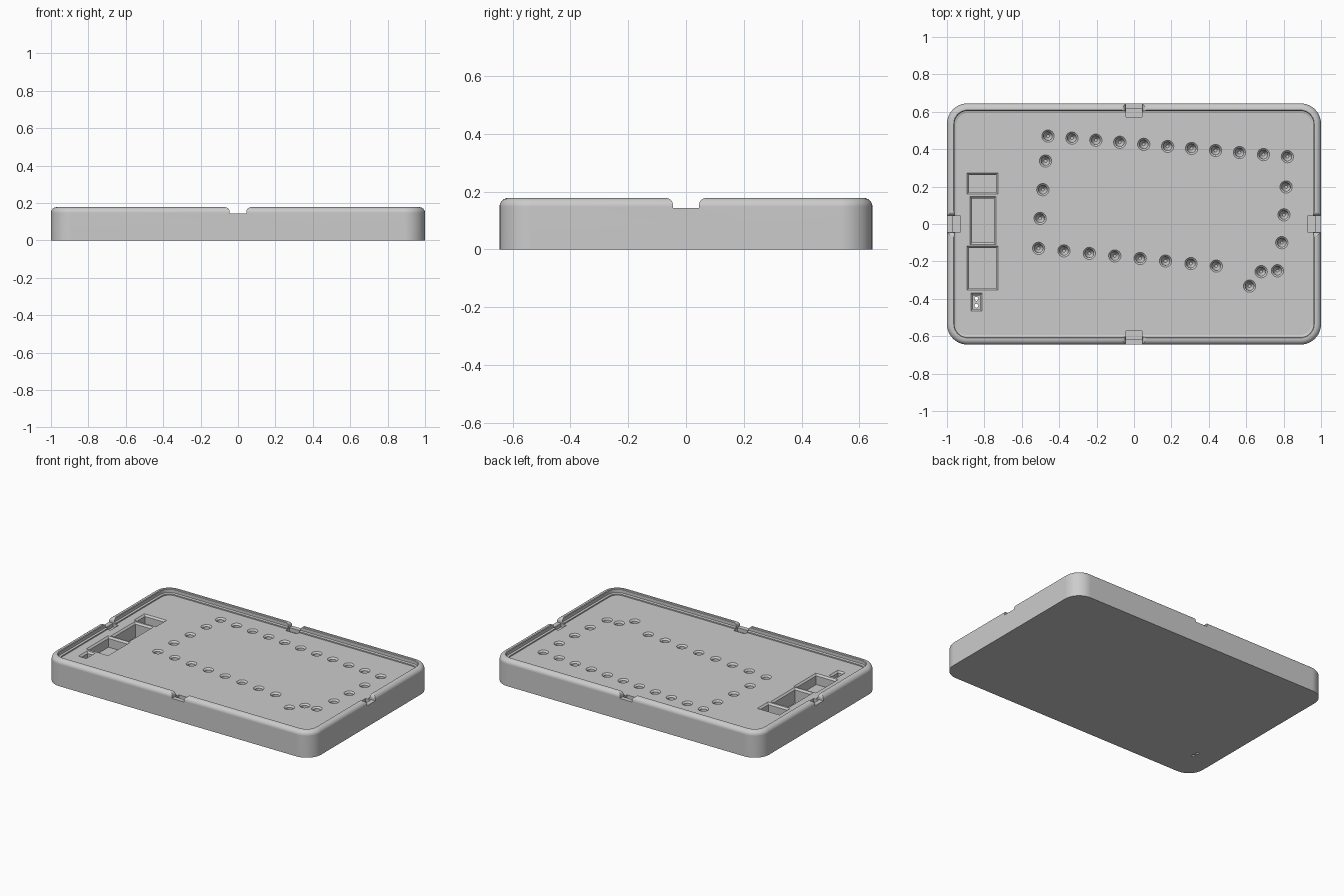
import bpy, bmesh, math
from mathutils import Vector

if "Cube" in bpy.data.objects:
    bpy.data.objects.remove(bpy.data.objects["Cube"], do_unlink=True)

grey = bpy.data.materials.new("plain grey")
grey.use_nodes = True
colour = (0.6, 0.6, 0.6, 1)
grey.diffuse_color = colour
grey.node_tree.nodes["Principled BSDF"].inputs["Base Color"].default_value = colour


def rounded_ring(cx, cy, hx, hy, r, z, seg):
    """Corner points of a rounded rectangle; seg 0 gives a plain one."""
    pts = []
    for i, (sx, sy) in enumerate([(1, 1), (-1, 1), (-1, -1), (1, -1)]):
        for k in range(seg + 1):
            a = math.pi / 2 * (i + (k / seg if seg else 0))
            rr = r if seg else 0
            pts.append((cx + sx * (hx - rr) + rr * math.cos(a),
                        cy + sy * (hy - rr) + rr * math.sin(a), z))
    return pts


def circle_ring(cx, cy, r, z, n=24):
    return [(cx + r * math.cos(math.tau * k / n),
             cy + r * math.sin(math.tau * k / n), z) for k in range(n)]


def loft(bm, rings):
    """Skin a stack of equal rings and cap both ends."""
    loops = [[bm.verts.new(p) for p in ring] for ring in rings]
    n = len(loops[0])
    for a, b in zip(loops, loops[1:]):
        for k in range(n):
            j = (k + 1) % n
            bm.faces.new((a[k], a[j], b[j], b[k]))
    bm.faces.new(loops[0][::-1])
    bm.faces.new(loops[-1])


def make_object(name, bm):
    bmesh.ops.recalc_face_normals(bm, faces=bm.faces)
    mesh = bpy.data.meshes.new(name)
    bm.to_mesh(mesh)
    bm.free()
    mesh.materials.append(grey)
    obj = bpy.data.objects.new(name, mesh)
    bpy.context.collection.objects.link(obj)
    return obj


HX, HY, TOP, SILL, FLOOR = 1.0, 0.645, 0.178, 0.143, 0.14

# Tray body: outer wall, rounded rim and recessed floor, as inset/height pairs
ROUND = 0.03
profile = [(0, 0)]
for k in range(7):
    a = math.pi / 2 * k / 6
    profile.append((ROUND * (1 - math.cos(a)), TOP - ROUND * (1 - math.sin(a))))
profile += [(0.036, TOP), (0.04, TOP - 0.004), (0.04, 0.152), (0.052, 0.148), (0.052, FLOOR)]
bm = bmesh.new()
loft(bm, [rounded_ring(0, 0, HX - d, HY - d, 0.11 - d, z, 10) for d, z in profile])
tray = make_object("tray", bm)


def cut(bm):
    """Subtract a cutter mesh from the tray."""
    cutter = make_object("cutter", bm)
    cutter.hide_render = True
    mod = tray.modifiers.new("cut", 'BOOLEAN')
    mod.operation = 'DIFFERENCE'
    mod.solver = 'EXACT'
    mod.object = cutter
    bpy.context.view_layer.objects.active = tray
    bpy.ops.object.modifier_apply(modifier=mod.name)
    bpy.data.objects.remove(cutter, do_unlink=True)


# Notches through the rim, with flared upper corners
half = [(0.045, SILL), (0.045, 0.153)]
for k in range(1, 6):
    a = math.pi / 2 * k / 5
    half.append((0.045 + 0.025 * (1 - math.cos(a)), 0.153 + 0.025 * math.sin(a)))
half.append((0.07, 0.25))
section = half + [(-u, z) for u, z in reversed(half)]
sides = [(Vector((1, 0, 0)), HX), (Vector((-1, 0, 0)), HX),
         (Vector((0, 1, 0)), HY), (Vector((0, -1, 0)), HY)]
bm = bmesh.new()
for out, reach in sides:
    along = Vector((-out.y, out.x, 0))
    loft(bm, [[out * d + along * u + Vector((0, 0, z)) for u, z in section]
              for d in (reach - 0.07, reach + 0.1)])
cut(bm)

# Catch pockets behind each notch
bm = bmesh.new()
for out, reach in sides:
    c = out * (reach - 0.052)
    hx, hy = (0.021, 0.043) if out.x else (0.043, 0.021)
    loft(bm, [rounded_ring(c.x, c.y, hx, hy, 0, z, 0) for z in (0.118, 0.16)])
cut(bm)


# Light holes: straight or single runs tracing the outline
def run(a, b, n):
    return [Vector(a).lerp(Vector(b), k / (n - 1)) for k in range(n)]


spots = run((-0.46, 0.47), (0.82, 0.36), 11)
spots += run((0.813, 0.198), (0.79, -0.1), 3)
spots += run((0.767, -0.25), (0.68, -0.255), 2) + [Vector((0.618, -0.332))]
spots += run((0.44, -0.225), (-0.51, -0.13), 8)
spots += run((-0.502, 0.03), (-0.473, 0.337), 3)
bm = bmesh.new()
for p in spots:
    loft(bm, [circle_ring(p.x, p.y, r, FLOOR + z) for r, z in
              [(0.008, -0.06), (0.016, -0.05), (0.023, -0.035), (0.023, -0.01),
               (0.033, 0), (0.033, 0.02)]])

# Component pockets with chamfered edges: x range, y range, depth
pockets = [(-0.893, -0.727, 0.16, 0.273, 0.06), (-0.877, -0.738, -0.11, 0.147, 0.1),
           (-0.893, -0.727, -0.353, -0.118, 0.07), (-0.872, -0.813, -0.465, -0.37, 0.06)]
for x0, x1, y0, y1, depth in pockets:
    cx, cy, hx, hy = (x0 + x1) / 2, (y0 + y1) / 2, (x1 - x0) / 2, (y1 - y0) / 2
    loft(bm, [rounded_ring(cx, cy, hx - d, hy - d, 0, FLOOR + z, 0) for d, z in
              [(0.011, -depth), (0.011, -0.011), (0, 0), (0, 0.02)]])
cut(bm)

# Two lead holes through the base of the smallest pocket
bm = bmesh.new()
for y in (-0.4, -0.437):
    loft(bm, [circle_ring(-0.843, y, 0.011, z, 12) for z in (-0.05, 0.1)])
cut(bm)

# Smooth the rounds, keep cut edges crisp
bpy.ops.object.select_all(action='DESELECT')
tray.select_set(True)
bpy.context.view_layer.objects.active = tray
bpy.ops.object.shade_smooth_by_angle(angle=math.radians(30))
normals = tray.modifiers.new("flat face normals", 'WEIGHTED_NORMAL')
normals.keep_sharp = True
